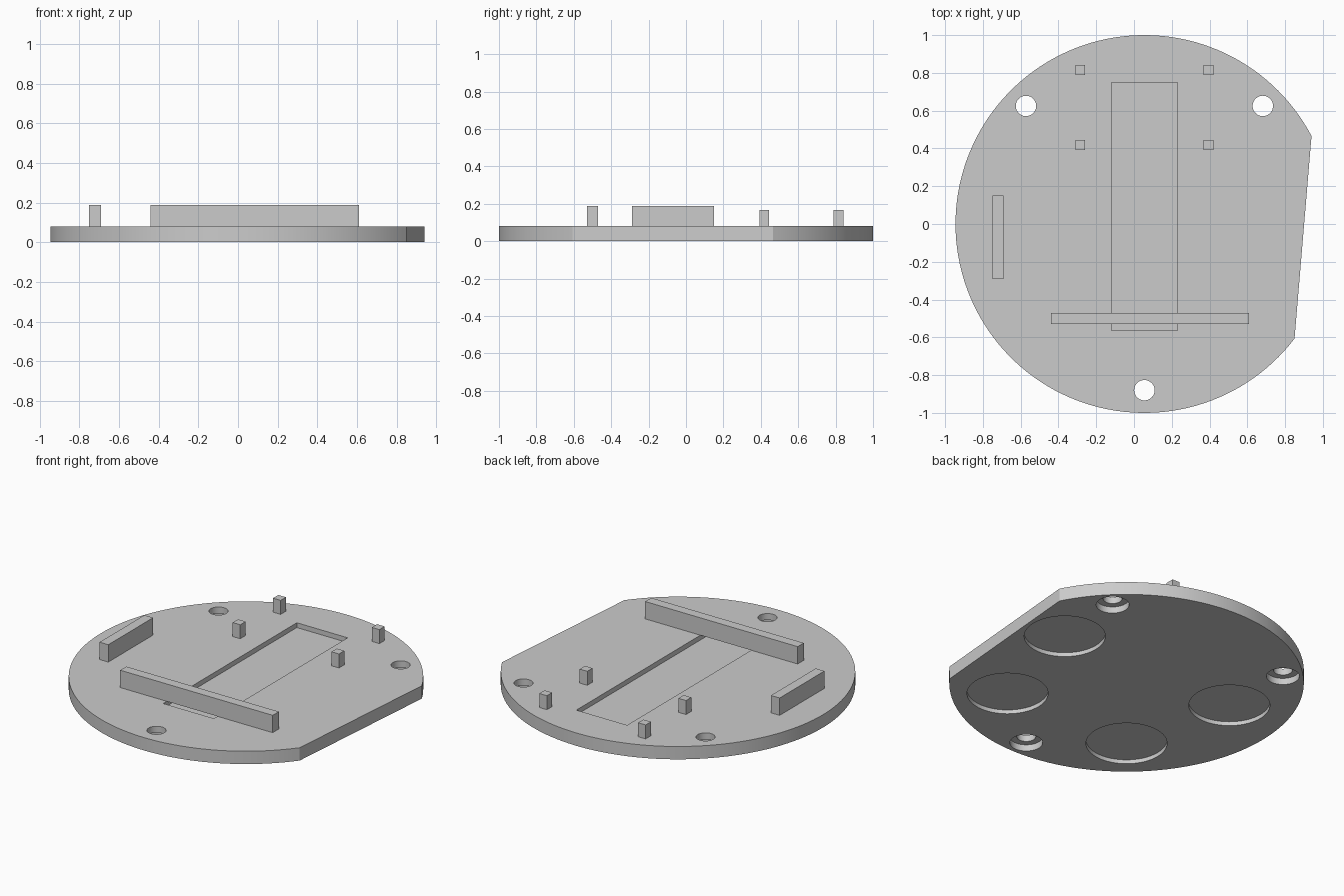
import bpy, bmesh, math

if "Cube" in bpy.data.objects:
    bpy.data.objects.remove(bpy.data.objects["Cube"])

CX = 0.055        # centre of the round plate
T = 0.08          # plate thickness
BAR_TOP, PEG_TOP = 0.188, 0.167

grey = bpy.data.materials.new("plain grey")
grey.diffuse_color = (0.6, 0.6, 0.6, 1)
grey.use_nodes = True
grey.node_tree.nodes["Principled BSDF"].inputs["Base Color"].default_value = grey.diffuse_color


def prism(name, points, z0, z1):
    """Extrude a flat outline from z0 to z1."""
    bm = bmesh.new()
    face = bm.faces.new([bm.verts.new((x, y, z0)) for x, y in points])
    new = bmesh.ops.extrude_face_region(bm, geom=[face])["geom"]
    bmesh.ops.translate(bm, vec=(0, 0, z1 - z0),
                        verts=[v for v in new if isinstance(v, bmesh.types.BMVert)])
    bmesh.ops.recalc_face_normals(bm, faces=bm.faces)
    mesh = bpy.data.meshes.new(name)
    bm.to_mesh(mesh)
    bm.free()
    mesh.materials.append(grey)
    ob = bpy.data.objects.new(name, mesh)
    bpy.context.collection.objects.link(ob)
    return ob


def arc(x, y, r, a0, a1, n):
    return [(x + r * math.cos(a0 + (a1 - a0) * i / n),
             y + r * math.sin(a0 + (a1 - a0) * i / n)) for i in range(n + 1)]


def circle(x, y, r, n=48):
    return arc(x, y, r, 0, math.tau, n)[:-1]


def box(name, x0, x1, y0, y1, z0, z1):
    return prism(name, [(x0, y0), (x1, y0), (x1, y1), (x0, y1)], z0, z1)


# Round plate with one slanted flat side
start = math.atan2(0.466, 0.885)
end = math.tau + math.atan2(-0.607, 0.795)
plate = prism("base_plate", arc(CX, 0, 1, start, end, 120), 0, T)

# Long shallow pocket in the top
cutters = [box("pocket_cutter", -0.12, 0.23, -0.565, 0.75, 0.05, 0.2)]

# Three screw holes, each with a wider bore underneath
for x, y in ((-0.627, 0.625), (0.627, 0.625), (0, -0.88)):
    cutters.append(prism("hole_cutter", circle(CX + x, y, 0.054), -0.1, 0.2))
    cutters.append(prism("bore_cutter", circle(CX + x, y, 0.093), -0.1, 0.04))

# Four shallow round recesses underneath
for side in (-1, 1):
    for x, y in ((0.606, 0.18), (0.438, -0.522)):
        cutters.append(prism("recess_cutter", circle(CX + side * x, y, 0.229, 64), -0.1, 0.025))

for c in cutters:
    mod = plate.modifiers.new("cut", "BOOLEAN")
    mod.operation, mod.solver, mod.object = "DIFFERENCE", "EXACT", c
bpy.context.view_layer.objects.active = plate
plate.select_set(True)
for mod in list(plate.modifiers):
    bpy.ops.object.modifier_apply(modifier=mod.name)
for c in cutters:
    bpy.data.objects.remove(c)
bpy.ops.object.shade_smooth_by_angle(angle=math.radians(20))

# Raised bars
box("front_bar", -0.44, 0.61, -0.53, -0.47, T, BAR_TOP)
box("left_bar", -0.75, -0.69, -0.29, 0.15, T, BAR_TOP)

# Four square pegs
for side in (-1, 1):
    for y in (0.418, 0.815):
        x = CX + side * 0.34
        box("peg", x - 0.026, x + 0.026, y - 0.026, y + 0.026, T, PEG_TOP)
